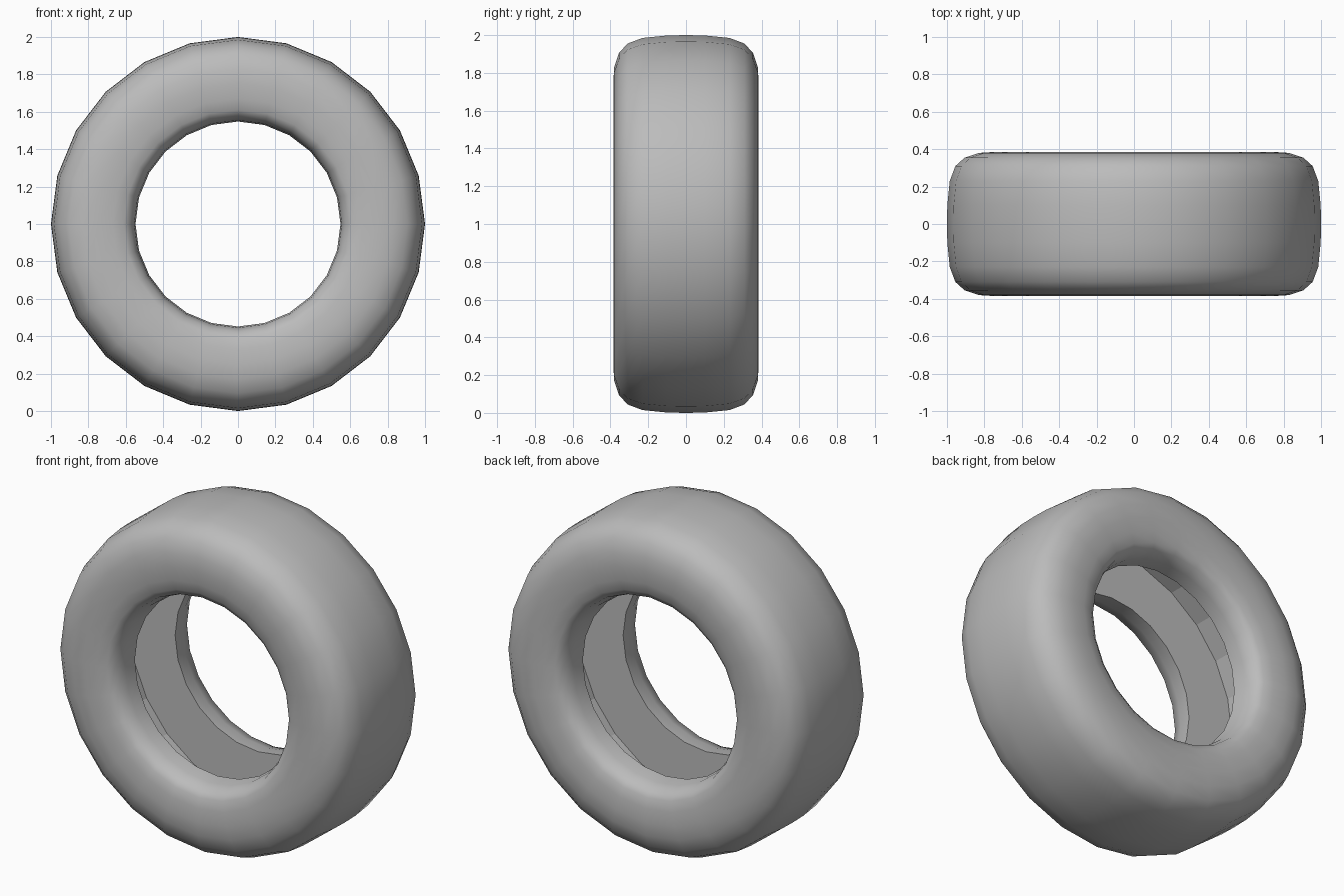
import bpy, bmesh, math

cube = bpy.data.objects.get("Cube")
if cube:
    bpy.data.objects.remove(cube, do_unlink=True)

SIDES = 24

# Single rubber colour
rubber = bpy.data.materials.new("grey_rubber")
rubber.use_nodes = True
GREY = (0.5, 0.5, 0.5, 1)
rubber.diffuse_color = GREY
rubber.node_tree.nodes["Principled BSDF"].inputs["Base Color"].default_value = GREY

# Half cross-section as (radius, half width): tread, shoulder, sidewall, bead
outside = [(1.0, 0.0), (0.998, 0.1), (0.985, 0.23), (0.955, 0.31), (0.905, 0.355),
           (0.83, 0.38), (0.75, 0.385), (0.67, 0.378), (0.61, 0.365),
           (0.575, 0.34), (0.555, 0.27), (0.548, 0.19)]
# Hollow cavity: inner sidewall out to the back of the tread
cavity = [(0.85, 0.19)]
half = outside + cavity
section = half + [(r, -y) for r, y in reversed(half) if y > 0]

# Sweep the closed section around the axle
bm = bmesh.new()
rings = []
for i in range(SIDES):
    a = 2 * math.pi * i / SIDES
    rings.append([bm.verts.new((r * math.cos(a), y, 1 + r * math.sin(a)))
                  for r, y in section])
count = len(section)
flat = range(len(outside) - 1, len(outside) + 2)
for i, ring in enumerate(rings):
    following = rings[(i + 1) % SIDES]
    for j in range(count):
        k = (j + 1) % count
        face = bm.faces.new((ring[j], ring[k], following[k], following[j]))
        face.smooth = j not in flat
bmesh.ops.recalc_face_normals(bm, faces=bm.faces)

# Keep the bead and cavity corners crisp
for edge in bm.edges:
    edge.smooth = edge.calc_face_angle(0) < math.radians(40) and all(
        f.smooth for f in edge.link_faces)

mesh = bpy.data.meshes.new("tyre")
bm.to_mesh(mesh)
bm.free()
mesh.materials.append(rubber)
tyre = bpy.data.objects.new("tyre", mesh)
bpy.context.collection.objects.link(tyre)
